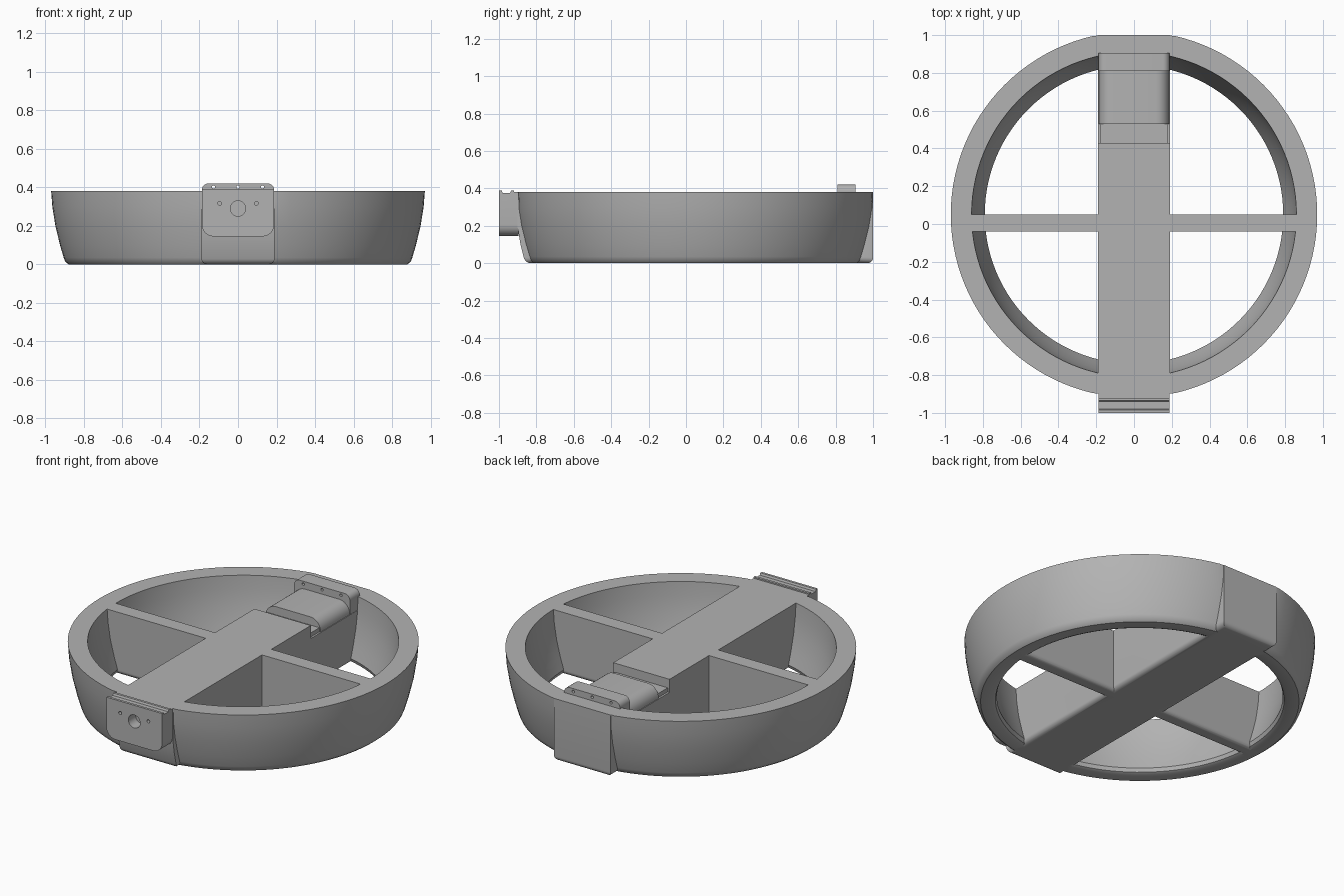
import bpy, bmesh, math
from mathutils import Vector

if "Cube" in bpy.data.objects:
    bpy.data.objects.remove(bpy.data.objects["Cube"])

grey = bpy.data.materials.new("plain grey")
grey.use_nodes = True
grey.diffuse_color = (0.45, 0.45, 0.45, 1)
grey.node_tree.nodes["Principled BSDF"].inputs["Base Color"].default_value = (0.45, 0.45, 0.45, 1)

HALF = 0.19      # half width of the beam
TOP = 0.38       # height of the rim
MID_Y = 0.05     # centre of the ring


def finish(name, bm):
    bmesh.ops.recalc_face_normals(bm, faces=bm.faces)
    mesh = bpy.data.meshes.new(name)
    bm.to_mesh(mesh)
    bm.free()
    mesh.materials.append(grey)
    obj = bpy.data.objects.new(name, mesh)
    bpy.context.collection.objects.link(obj)
    return obj


def prism(name, points, axis, start, end, round_rule=None, radius=0.03):
    """Extrude a flat outline along x or y, rounding the edges the rule picks."""
    bm = bmesh.new()
    place = (lambda a, b: (start, a, b)) if axis == "x" else (lambda a, b: (a, start, b))
    face = bm.faces.new([bm.verts.new(place(a, b)) for a, b in points])
    new = bmesh.ops.extrude_face_region(bm, geom=[face])["geom"]
    step = Vector((end - start, 0, 0)) if axis == "x" else Vector((0, end - start, 0))
    bmesh.ops.translate(bm, vec=step, verts=[v for v in new if isinstance(v, bmesh.types.BMVert)])
    if round_rule:
        edges = [e for e in bm.edges if round_rule(e.verts[0].co, e.verts[1].co)]
        bmesh.ops.bevel(bm, geom=edges, offset=radius, segments=6, profile=0.5, affect="EDGES")
    return finish(name, bm)


def box(x, y, z):
    return [(-x, z[0]), (x, z[0]), (x, z[1]), (-x, z[1])], "y", y[0], y[1]


def boolean(obj, tool, operation):
    mod = obj.modifiers.new("join", "BOOLEAN")
    mod.object, mod.operation, mod.solver = tool, operation, "EXACT"
    bpy.context.view_layer.objects.active = obj
    bpy.ops.object.modifier_apply(modifier=mod.name)
    bpy.data.objects.remove(tool)


def drill(obj, x, z, radius, y0, y1):
    circle = [(x + radius * math.cos(i * math.tau / 24), z + radius * math.sin(i * math.tau / 24))
              for i in range(24)]
    boolean(obj, prism("drill", circle, "y", y0, y1), "DIFFERENCE")


def smooth(obj):
    bpy.ops.object.select_all(action="DESELECT")
    obj.select_set(True)
    bpy.context.view_layer.objects.active = obj
    bpy.ops.object.shade_smooth_by_angle(angle=math.radians(30))


def bottom_edge(a, b):
    return a.z < 0.001 and b.z < 0.001


def level_y_edge(z_test):
    return lambda a, b: abs(a.y - b.y) > 0.01 and z_test(a.z)


# Ring: bowl-shaped wall spun around its centre, flattened at both beam ends
profile = [(0.97, TOP), (0.964, 0.3), (0.948, 0.2), (0.924, 0.1), (0.905, 0.035), (0.897, 0.014),
           (0.88, 0.0), (0.815, 0.0), (0.798, 0.008), (0.79, 0.03), (0.812, 0.1),
           (0.838, 0.2), (0.854, 0.3), (0.86, TOP)]
bm = bmesh.new()
SEG = 112
loops = []
for i in range(SEG):
    t = i * math.tau / SEG
    loops.append([bm.verts.new((r * math.cos(t), min(max(MID_Y + r * math.sin(t), -0.899), 0.999), z))
                  for r, z in profile])
for i in range(SEG):
    a, b = loops[i], loops[(i + 1) % SEG]
    for j in range(len(profile)):
        k = (j + 1) % len(profile)
        bm.faces.new((a[j], a[k], b[k], b[j]))
frame = finish("ring_frame", bm)

# Central beam with a step down at the back for the motor
side = [(-0.9, TOP), (-0.9, 0.19), (-0.885, 0.1), (-0.86, 0.0), (1.0, 0.0), (1.0, TOP),
        (0.905, TOP), (0.905, 0.3), (0.43, 0.3), (0.43, TOP)]
boolean(frame, prism("beam", side, "x", -HALF, HALF, bottom_edge), "UNION")

# Cross wall
wall = prism("cross_wall", [(-0.04, 0), (0.05, 0), (0.05, TOP), (-0.04, TOP)], "x", -0.868, 0.868,
             lambda a, b: bottom_edge(a, b) and abs(a.x - b.x) > 0.1, 0.025)
boolean(frame, wall, "UNION")
smooth(frame)

# Front mounting plate with a grooved top, rounded lower corners and screw holes
plate_side = [(-1.0, 0.145), (-0.895, 0.145), (-0.895, TOP), (-0.92, TOP), (-0.92, 0.388),
              (-0.935, 0.388), (-0.94, 0.376), (-0.98, 0.376), (-0.985, 0.388), (-1.0, 0.388)]
front_plate = prism("front_plate", plate_side, "x", -HALF + 0.002, HALF - 0.002,
                    level_y_edge(lambda z: z < 0.15), 0.06)
drill(front_plate, 0, 0.29, 0.04, -1.1, -0.93)
for s in (-1, 1):
    drill(front_plate, s * 0.095, 0.316, 0.01, -1.1, -0.93)
smooth(front_plate)

# Rear mounting plate with rounded upper corners and three screw holes
rear_plate = prism("rear_plate", *box(HALF - 0.002, (0.81, 0.905), (0.185, 0.42)),
                   level_y_edge(lambda z: z > 0.4), 0.035)
for x in (-0.127, 0, 0.127):
    drill(rear_plate, x, 0.402, 0.008, 0.7, 1.0)
smooth(rear_plate)

# Motor body with rounded shoulders, and the lower ledge in front of it
motor = prism("motor_body", *box(0.186, (0.53, 0.815), (0.185, 0.375)),
              level_y_edge(lambda z: z > 0.3), 0.07)
smooth(motor)
prism("motor_ledge", *box(0.178, (0.425, 0.535), (0.2, 0.325)))
